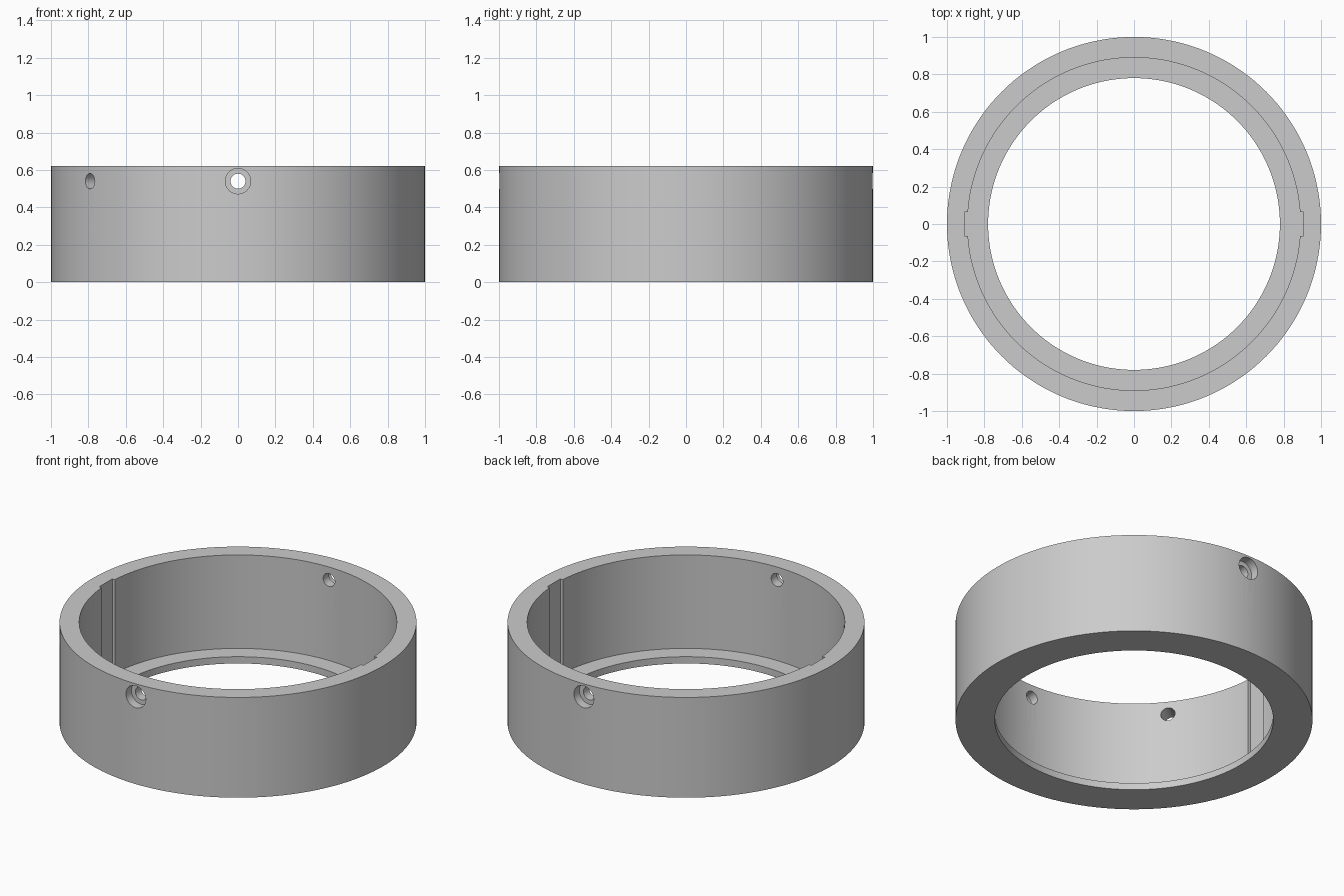
import bpy, bmesh, math
from mathutils import Matrix, Vector

cube = bpy.data.objects.get("Cube")
if cube:
    bpy.data.objects.remove(cube)

OUTER, INNER, LIP = 1.0, 0.89, 0.78
HEIGHT, LIP_HEIGHT = 0.62, 0.042
HOLE_Z = 0.54

grey = bpy.data.materials.new("plain_grey")
grey.use_nodes = True
grey.diffuse_color = (0.6, 0.6, 0.6, 1)
grey.node_tree.nodes["Principled BSDF"].inputs["Base Color"].default_value = grey.diffuse_color


def new_object(name, bm):
    bmesh.ops.recalc_face_normals(bm, faces=bm.faces)
    mesh = bpy.data.meshes.new(name)
    bm.to_mesh(mesh)
    bm.free()
    mesh.materials.append(grey)
    obj = bpy.data.objects.new(name, mesh)
    bpy.context.collection.objects.link(obj)
    return obj


def lathe(name, profile, steps=144):
    """Revolve a closed (radius, height) profile around z."""
    bm = bmesh.new()
    verts = [bm.verts.new((r, 0, z)) for r, z in profile]
    edges = [bm.edges.new((v, verts[i - 1])) for i, v in enumerate(verts)]
    bmesh.ops.spin(bm, geom=verts + edges, cent=(0, 0, 0), axis=(0, 0, 1),
                   angle=math.tau, steps=steps, use_merge=True)
    bmesh.ops.remove_doubles(bm, verts=bm.verts, dist=1e-5)
    return new_object(name, bm)


def radial_cylinder(name, direction, radius, start, end):
    """Cylinder along a horizontal radius, from start to end."""
    d = Vector(direction).normalized()
    place = Matrix.Translation(d * (start + end) / 2 + Vector((0, 0, HOLE_Z)))
    bm = bmesh.new()
    bmesh.ops.create_cone(bm, cap_ends=True, segments=32, radius1=radius,
                          radius2=radius, depth=end - start,
                          matrix=place @ d.to_track_quat("Z", "Y").to_matrix().to_4x4())
    return new_object(name, bm)


def box(name, center, size):
    bm = bmesh.new()
    bmesh.ops.create_cube(bm, size=1, matrix=Matrix.Translation(center) @ Matrix.Diagonal((*size, 1)))
    return new_object(name, bm)


def cut(target, cutter):
    mod = target.modifiers.new("cut", "BOOLEAN")
    mod.operation, mod.solver, mod.object = "DIFFERENCE", "EXACT", cutter
    bpy.context.view_layer.objects.active = target
    bpy.ops.object.modifier_apply(modifier=mod.name)
    bpy.data.objects.remove(cutter)


# Collar body with an inward lip at the bottom
collar = lathe("collar_ring", [(OUTER, 0), (OUTER, HEIGHT), (INNER, HEIGHT),
                               (INNER, LIP_HEIGHT), (LIP, LIP_HEIGHT), (LIP, 0)])

# Counterbored screw holes, front and back
for side in (-1, 1):
    cut(collar, radial_cylinder("counterbore", (0, side, 0), 0.068, 0.945, 1.1))
    cut(collar, radial_cylinder("screw_hole", (0, side, 0), 0.04, 0.8, 1.1))

# Plain hole on the front right
cut(collar, radial_cylinder("plain_hole", (-0.79, -0.61, 0), 0.041, 0.8, 1.1))

# Shallow key slots in the inner wall, open at the top
for side in (-1, 1):
    cut(collar, box("key_slot", (side * 0.855, 0, LIP_HEIGHT + 0.4), (0.1, 0.13, 0.8)))

# Smooth walls, sharp rims
bpy.ops.object.select_all(action="DESELECT")
collar.select_set(True)
bpy.context.view_layer.objects.active = collar
bpy.ops.object.shade_smooth_by_angle(angle=math.radians(30))
